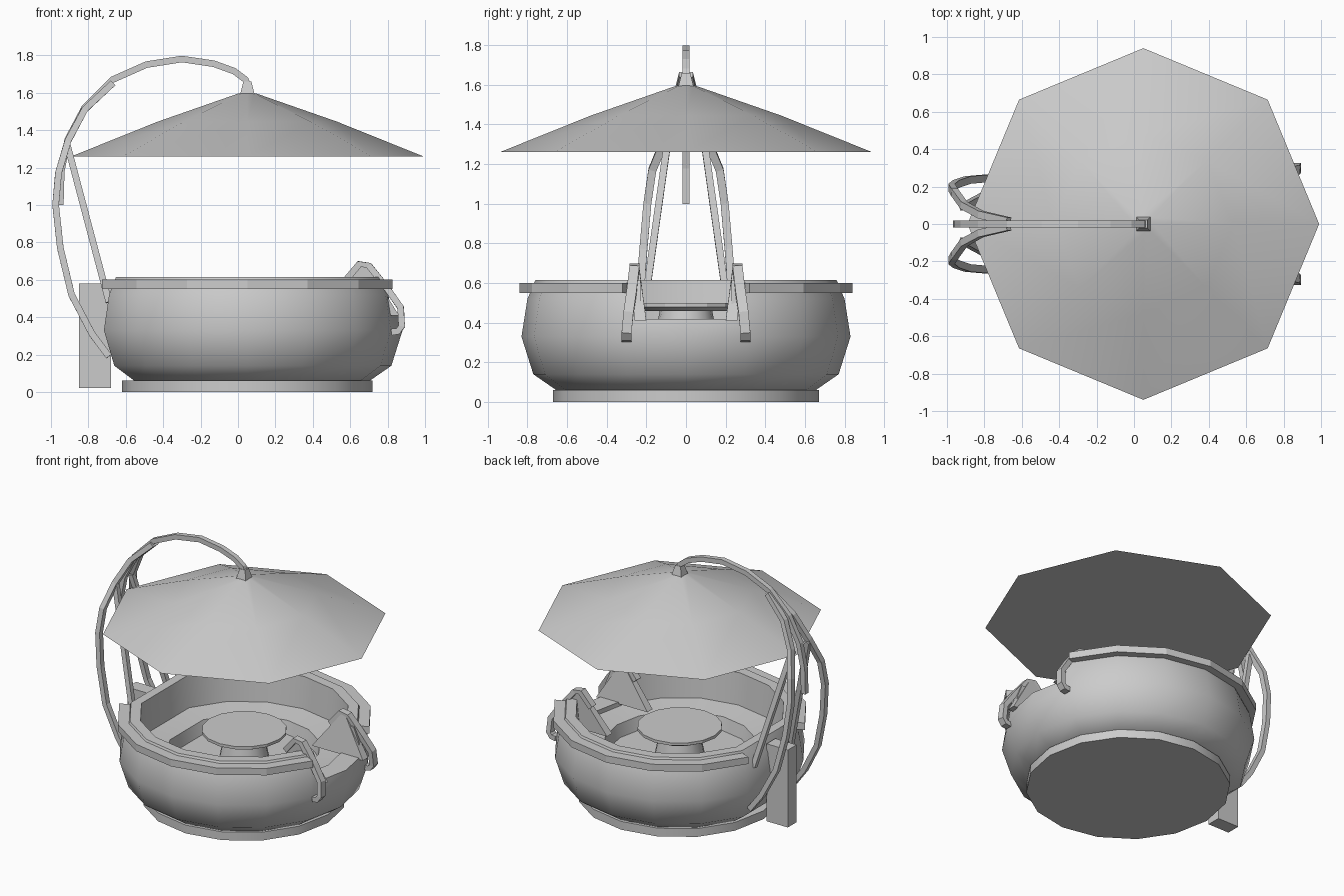
import bpy, bmesh
from math import pi, cos, sin, radians
from mathutils import Vector

if "Cube" in bpy.data.objects:
    bpy.data.objects.remove(bpy.data.objects["Cube"])

CX = 0.05  # bowl and canopy axis

grey = bpy.data.materials.new("plain_grey")
grey.use_nodes = True
tone = (0.6, 0.6, 0.6, 1)
grey.diffuse_color = tone
grey.node_tree.nodes["Principled BSDF"].inputs["Base Color"].default_value = tone


def finish(name, bm, smooth=None):
    bmesh.ops.remove_doubles(bm, verts=bm.verts, dist=0.0005)
    bmesh.ops.recalc_face_normals(bm, faces=bm.faces)
    mesh = bpy.data.meshes.new(name)
    bm.to_mesh(mesh)
    bm.free()
    mesh.materials.append(grey)
    obj = bpy.data.objects.new(name, mesh)
    bpy.context.collection.objects.link(obj)
    if smooth:
        bpy.ops.object.select_all(action='DESELECT')
        bpy.context.view_layer.objects.active = obj
        obj.select_set(True)
        bpy.ops.object.shade_smooth_by_angle(angle=radians(smooth))
    return obj


def skin(bm, rings, wrap):
    """Join closed rings of points into a tube, looped or capped."""
    rings = [[bm.verts.new(p) for p in ring] for ring in rings]
    n = len(rings[0])
    pairs = list(zip(rings, rings[1:])) + ([(rings[-1], rings[0])] if wrap else [])
    for a, b in pairs:
        for i in range(n):
            j = (i + 1) % n
            bm.faces.new((a[i], a[j], b[j], b[i]))
    if not wrap:
        bm.faces.new(rings[0])
        bm.faces.new(rings[-1])


def lathe(name, profile, degrees, wrap=True, smooth=None, x=CX):
    bm = bmesh.new()
    rings = [[(x + r * cos(radians(d)), r * sin(radians(d)), z) for r, z in profile]
             for d in degrees]
    skin(bm, rings, wrap)
    return finish(name, bm, smooth)


def bar(name, path, width, depth):
    """Square bar along a path, kept upright against the y axis."""
    pts = [Vector(p) for p in path]
    rings = []
    for i, p in enumerate(pts):
        t = (pts[min(i + 1, len(pts) - 1)] - pts[max(i - 1, 0)]).normalized()
        n = t.cross(Vector((0, 1, 0))).normalized()
        s = n.cross(t)
        rings.append([p + s * a * width / 2 + n * b * depth / 2
                      for a, b in ((1, 1), (1, -1), (-1, -1), (-1, 1))])
    bm = bmesh.new()
    skin(bm, rings, False)
    return finish(name, bm)


def box(name, lo, hi):
    bm = bmesh.new()
    rings = [[(lo[0], lo[1], z), (hi[0], lo[1], z), (hi[0], hi[1], z), (lo[0], hi[1], z)]
             for z in (lo[2], hi[2])]
    skin(bm, rings, False)
    return finish(name, bm)


def steps(n):
    return [360 * i / n for i in range(n)]


sixteen = steps(16)
flat_back = [d for d in sixteen if d != 180]

# Bowl: base ring, rounded body with a flat back, inner ledge
lathe("base_ring", [(0, 0), (0.67, 0), (0.67, 0.06), (0, 0.06)], sixteen, smooth=30)
body = lathe("bowl_body",
             [(0, 0.05), (0.64, 0.05), (0.77, 0.14), (0.83, 0.33), (0.80, 0.52), (0.76, 0.615),
              (0.69, 0.615), (0.67, 0.39), (0.50, 0.37), (0.48, 0.28), (0, 0.28)],
             flat_back, smooth=40)

# Pouring notch in the left side
cutter = box("notch_cutter", (0.45, -0.23, 0.42), (1.1, 0.23, 0.8))
cutter.hide_render = True
cutter.hide_viewport = True
cutter.display_type = 'WIRE'
cut = body.modifiers.new("notch", 'BOOLEAN')
cut.operation = 'DIFFERENCE'
cut.solver = 'EXACT'
cut.object = cutter

# Rim band in two halves, open at notch and back
rim = [(0.74, 0.55), (0.84, 0.55), (0.84, 0.60), (0.74, 0.60)]
for name, sign in (("left", 1), ("right", -1)):
    lathe("rim_" + name, rim, [sign * d for d in sixteen[1:8]], wrap=False)

# Central pedestal with a table disc
lathe("pedestal_stem", [(0, 0.27), (0.17, 0.27), (0.13, 0.47), (0, 0.47)], sixteen, smooth=30)
lathe("pedestal_disc", [(0, 0.46), (0.24, 0.46), (0.28, 0.48), (0.28, 0.50), (0, 0.50)],
      sixteen, smooth=20)

# Canopy
lathe("canopy", [(0, 1.26), (0.94, 1.26), (0.48, 1.445), (0.05, 1.595), (0, 1.60)],
      steps(8), smooth=50)
lathe("canopy_foot", [(0, 1.58), (0.055, 1.59), (0.03, 1.66), (0, 1.66)],
      [d + 45 for d in steps(4)])

# Overhead spine
bar("spine", [(0.055, 0, 1.63), (0.04, 0, 1.67), (-0.02, 0, 1.715), (-0.13, 0, 1.755),
              (-0.30, 0, 1.78), (-0.49, 0, 1.75), (-0.67, 0, 1.67), (-0.82, 0, 1.52),
              (-0.91, 0, 1.35), (-0.945, 0, 1.18), (-0.95, 0, 1.0)], 0.036, 0.035)

# Mirrored ribs, struts, notch cheeks and hooked arms
for name, s in (("left", 1), ("right", -1)):
    bar("rib_" + name, [(-0.67, s * 0.015, 1.65), (-0.82, s * 0.05, 1.51),
                        (-0.91, s * 0.10, 1.34), (-0.96, s * 0.17, 1.17),
                        (-0.975, s * 0.195, 1.0), (-0.95, s * 0.215, 0.77),
                        (-0.89, s * 0.235, 0.52), (-0.78, s * 0.245, 0.31),
                        (-0.69, s * 0.25, 0.19)], 0.04, 0.035)
    bar("strut_" + name, [(-0.915, s * 0.09, 1.33), (-0.69, s * 0.21, 0.48)], 0.035, 0.035)
    bm = bmesh.new()
    skin(bm, [[(0.45, s * y0, 0.41), (0.66, s * y1, 0.68), (0.70, s * y1, 0.67),
               (0.86, s * y0, 0.41)] for y0, y1 in ((0.20, 0.235), (0.26, 0.27))], False)
    finish("notch_cheek_" + name, bm)
    bar("hook_arm_" + name, [(0.57, s * 0.255, 0.59), (0.65, s * 0.26, 0.685),
                             (0.70, s * 0.26, 0.675), (0.80, s * 0.275, 0.55),
                             (0.87, s * 0.29, 0.45), (0.875, s * 0.30, 0.35),
                             (0.855, s * 0.30, 0.325), (0.82, s * 0.30, 0.32)], 0.05, 0.035)

# Counterweight post at the back
box("back_post", (-0.85, -0.05, 0.02), (-0.68, 0.05, 0.58))
